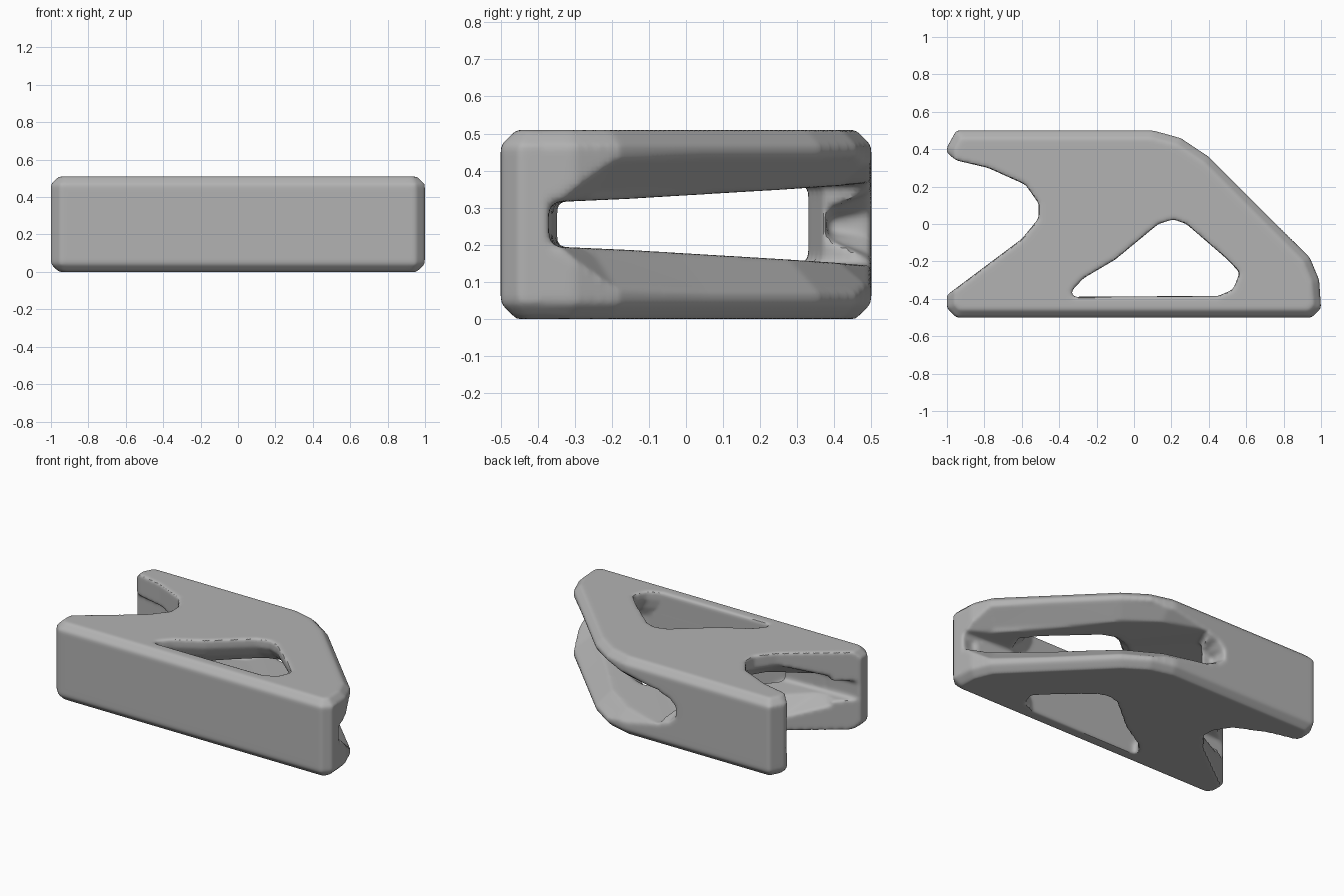
import bpy
import bmesh
from mathutils import Vector

if "Cube" in bpy.data.objects:
    bpy.data.objects.remove(bpy.data.objects["Cube"], do_unlink=True)

HEIGHT = 0.51
MID = HEIGHT / 2


def add_object(name, bm):
    """Make an object whose faces all point outwards."""
    bmesh.ops.recalc_face_normals(bm, faces=bm.faces)
    if bm.calc_volume(signed=True) < 0:
        bmesh.ops.reverse_faces(bm, faces=bm.faces)
    mesh = bpy.data.meshes.new(name)
    bm.to_mesh(mesh)
    bm.free()
    obj = bpy.data.objects.new(name, mesh)
    bpy.context.collection.objects.link(obj)
    return obj


def loft(rings):
    """Closed solid through rings of equal point count."""
    bm = bmesh.new()
    loops = [[bm.verts.new(p) for p in ring] for ring in rings]
    n = len(loops[0])
    for a, b in zip(loops, loops[1:]):
        for i in range(n):
            j = (i + 1) % n
            bm.faces.new((a[i], a[j], b[j], b[i]))
    bm.faces.new(loops[0][::-1])
    bm.faces.new(loops[-1])
    bmesh.ops.triangulate(bm, faces=[f for f in bm.faces if len(f.verts) == 4])
    return bm


# Bracket outline, with chamfered rims on the outer walls
outline = [(-1, .41), (-.95, .5), (.1, .5), (.25, .46), (.4, .36), (.94, -.18),
           (.99, -.3), (1, -.45), (.95, -.5), (-.95, -.5), (-1, -.45), (-1, -.38),
           (-.8, -.23), (-.6, -.08), (-.51, .03), (-.51, .11), (-.58, .21),
           (-.78, .3), (-.95, .34), (-1, .38)]
bm = loft([[(x, y, z) for x, y in outline] for z in (0, HEIGHT)])
bmesh.ops.dissolve_limit(bm, angle_limit=.01, verts=bm.verts, edges=bm.edges)
rim = [e for e in bm.edges
       if abs(e.verts[0].co.z - e.verts[1].co.z) < 0.01
       and all(abs(v.co.y) > .4 or v.co.x > .3 or v.co.x < -.98 for v in e.verts)]
bmesh.ops.bevel(bm, geom=rim, offset=.042, segments=1, affect='EDGES')
bracket = add_object("bracket_body", bm)

# Triangular window through both plates, undercut so the plates thin towards it
window = [(-.33, -.39), (.45, -.385), (.53, -.35), (.565, -.26), (.5, -.19),
          (.28, .0), (.21, .025), (.13, .0), (-.1, -.19), (-.27, -.29), (-.335, -.36)]


def window_ring(z, scale):
    return [(.12 + (x - .12) * scale, -.39 + (y + .39) * scale, MID + z)
            for x, y in window]


window_cutter = add_object("window_cutter", loft([
    window_ring(z, s) for z, s in
    [(-.4, 1), (-.2, 1), (-.14, 1.09), (-.08, 1.28),
     (.08, 1.28), (.14, 1.09), (.2, 1), (.4, 1)]]))

# Lengthwise cavity between the plates, taller towards the back
cavity = [(-1.2, -.38), (-.4, -.35), (.6, -.345), (1.2, -.38), (1.2, .8), (-.15, .8),
          (-.16, .46), (-.2, .37), (-.32, .33), (-.7, .33), (-1.2, .42)]


def cavity_ring(side):
    return [(x, y, MID + side * (.085 + .07 * max(-.4, min(.35, y)))) for x, y in cavity]


bm = loft([cavity_ring(-1), cavity_ring(1)])
bmesh.ops.triangulate(bm, faces=[f for f in bm.faces if len(f.verts) > 4])
cavity_cutter = add_object("cavity_cutter", bm)


# Flared mouths along the open sides
def flare(name, stations, depth, mouth):
    rings = []
    for x, y, nx, ny, s in stations:
        normal = Vector((nx, ny, 0)).normalized()
        section = [(-depth, .08), (0, mouth), (.2, mouth + .1)]
        section += [(d, -h) for d, h in reversed(section)]
        rings.append([Vector((x, y, MID)) + normal * d + Vector((0, 0, h * s))
                      for d, h in section])
    return add_object(name, loft(rings))


slope_flare = flare("slope_mouth_cutter", [
    (1.02, -.36, 1, .2, .3), (.95, -.19, 1, .6, .95), (.7, .06, 1, 1, 1),
    (.4, .36, .8, 1, 1), (.15, .5, .2, 1, .95), (-.1, .5, 0, 1, .65),
    (-.22, .5, 0, 1, .45), (-.27, .5, 0, 1, .2)], .12, .185)
scoop_flare = flare("scoop_mouth_cutter", [
    (-.85, -.28, -.6, .6, .5), (-.6, -.08, -1, .5, .95), (-.51, .07, -1, 0, 1),
    (-.6, .22, -1, -.5, .9)], .13, .185)

# Cut the openings, then fuse everything into one rounded casting
cutters = [window_cutter, cavity_cutter, slope_flare, scoop_flare]
bpy.context.view_layer.objects.active = bracket
bracket.select_set(True)
for cutter in cutters:
    cutter.hide_render = True
    mod = bracket.modifiers.new("cut", 'BOOLEAN')
    mod.operation = 'DIFFERENCE'
    mod.solver = 'EXACT'
    mod.object = cutter
    bpy.ops.object.modifier_apply(modifier=mod.name)
for cutter in cutters:
    bpy.data.objects.remove(cutter, do_unlink=True)

mod = bracket.modifiers.new("fuse", 'REMESH')
mod.mode = 'VOXEL'
mod.voxel_size = .012
bpy.ops.object.modifier_apply(modifier=mod.name)
mod = bracket.modifiers.new("soften", 'SMOOTH')
mod.factor = .5
mod.iterations = 5
bpy.ops.object.modifier_apply(modifier=mod.name)

# Plain grey finish
grey = bpy.data.materials.new("plain_grey")
grey.use_nodes = True
color = (.45, .45, .45, 1)
grey.diffuse_color = color
grey.node_tree.nodes["Principled BSDF"].inputs["Base Color"].default_value = color
bracket.data.materials.clear()
bracket.data.materials.append(grey)
bpy.ops.object.shade_smooth_by_angle(angle=.7)
